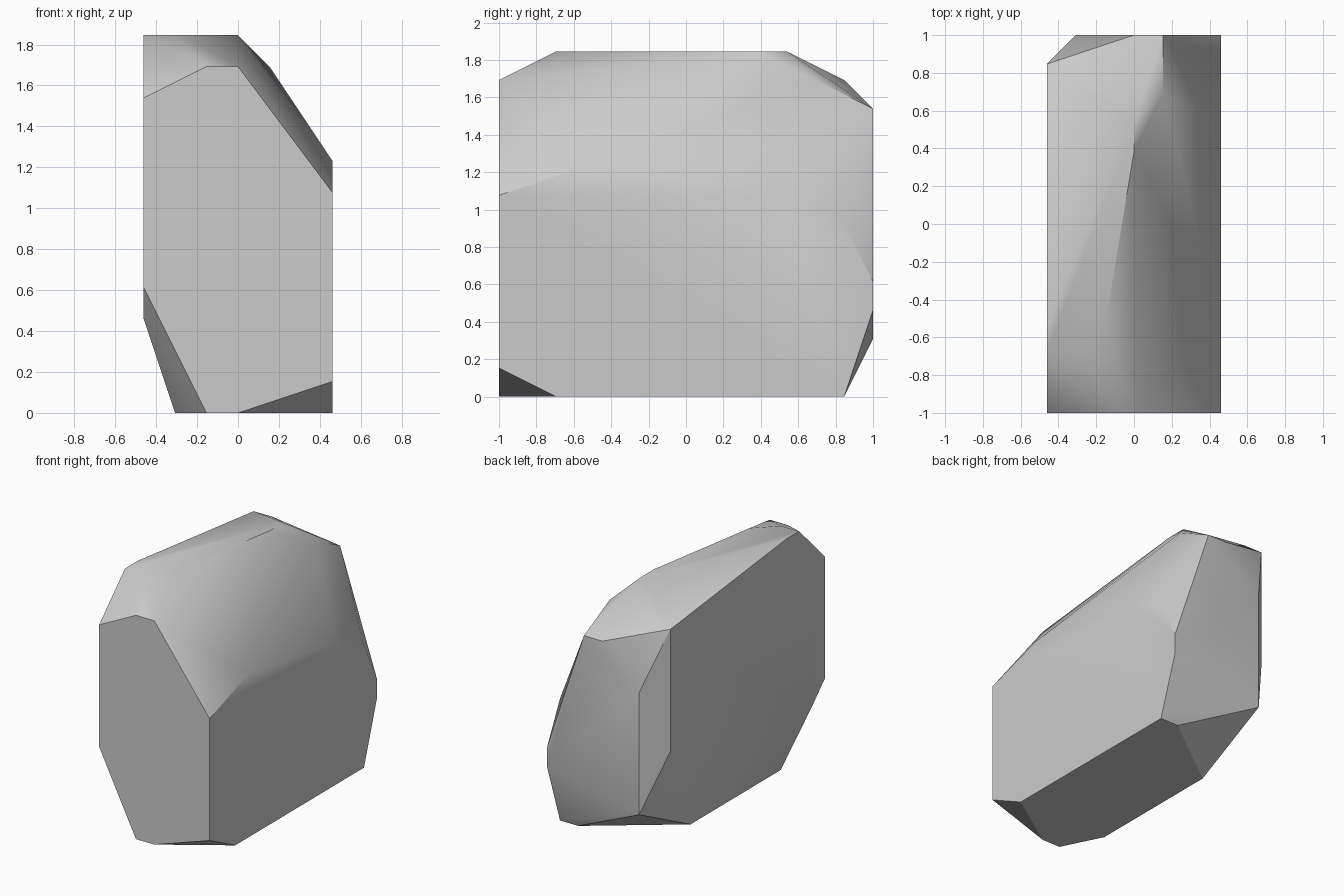
import bpy
import bmesh
import math
from mathutils import Vector

cube = bpy.data.objects.get("Cube")
if cube:
    bpy.data.objects.remove(cube, do_unlink=True)

# The boulder's corners sit on a coarse lattice: 6 x 13 x 12 cells
CELL = 2 / 13


def lattice(i, j, k):
    return Vector((i - 3, j - 6.5, k)) * CELL


# Flat cut on the front, given as (x, z) cells
front = [(i, 0, k) for i, k in
         [(0, 10), (2, 11), (3, 11), (6, 7), (6, 1), (3, 0), (2, 0), (0, 4)]]
# Flat cut on the +x side, given as (y, z) cells
side = [(6, j, k) for j, k in
        [(2, 0), (12, 0), (13, 3), (13, 4), (12, 6), (10, 7), (3, 8)]]
# Opposite side, given as (y, z) cells
far_side = [(0, j, k) for j, k in
            [(1, 3), (12, 5), (12, 11), (3, 12), (2, 12)]]
# Back, given as (x, z) cells
back = [(i, 13, k) for i, k in [(1, 2), (1, 8), (3, 10), (4, 10)]]
# Top ridge and underside, given as (x, y) cells
crown = [(i, j, 12) for i, j in [(1, 2), (2, 3), (3, 9), (3, 10)]]
shoulder = [(i, j, 11) for i, j in [(1, 12), (4, 11)]]
base = [(i, j, 0) for i, j in [(5, 12), (1, 9), (1, 2)]]

# Wrap the corners in a convex skin and merge flat areas
bm = bmesh.new()
for corner in front + side + far_side + back + crown + shoulder + base:
    bm.verts.new(lattice(*corner))
hull = bmesh.ops.convex_hull(bm, input=bm.verts[:])
loose = [v for v in bm.verts if not v.link_faces]
bmesh.ops.delete(bm, geom=loose, context='VERTS')
bmesh.ops.dissolve_limit(bm, angle_limit=math.radians(0.5),
                         verts=bm.verts[:], edges=bm.edges[:])
bmesh.ops.recalc_face_normals(bm, faces=bm.faces[:])

mesh = bpy.data.meshes.new("boulder")
bm.to_mesh(mesh)
bm.free()
boulder = bpy.data.objects.new("boulder", mesh)
bpy.context.collection.objects.link(boulder)

# Plain grey stone
stone = bpy.data.materials.new("grey stone")
stone.use_nodes = True
colour = (0.6, 0.6, 0.6, 1)
stone.diffuse_color = colour
stone.node_tree.nodes["Principled BSDF"].inputs["Base Color"].default_value = colour
mesh.materials.append(stone)

# Soft shading that keeps the strong edges crisp
bpy.ops.object.select_all(action='DESELECT')
boulder.select_set(True)
bpy.context.view_layer.objects.active = boulder
bpy.ops.object.shade_smooth_by_angle(angle=math.radians(30))
